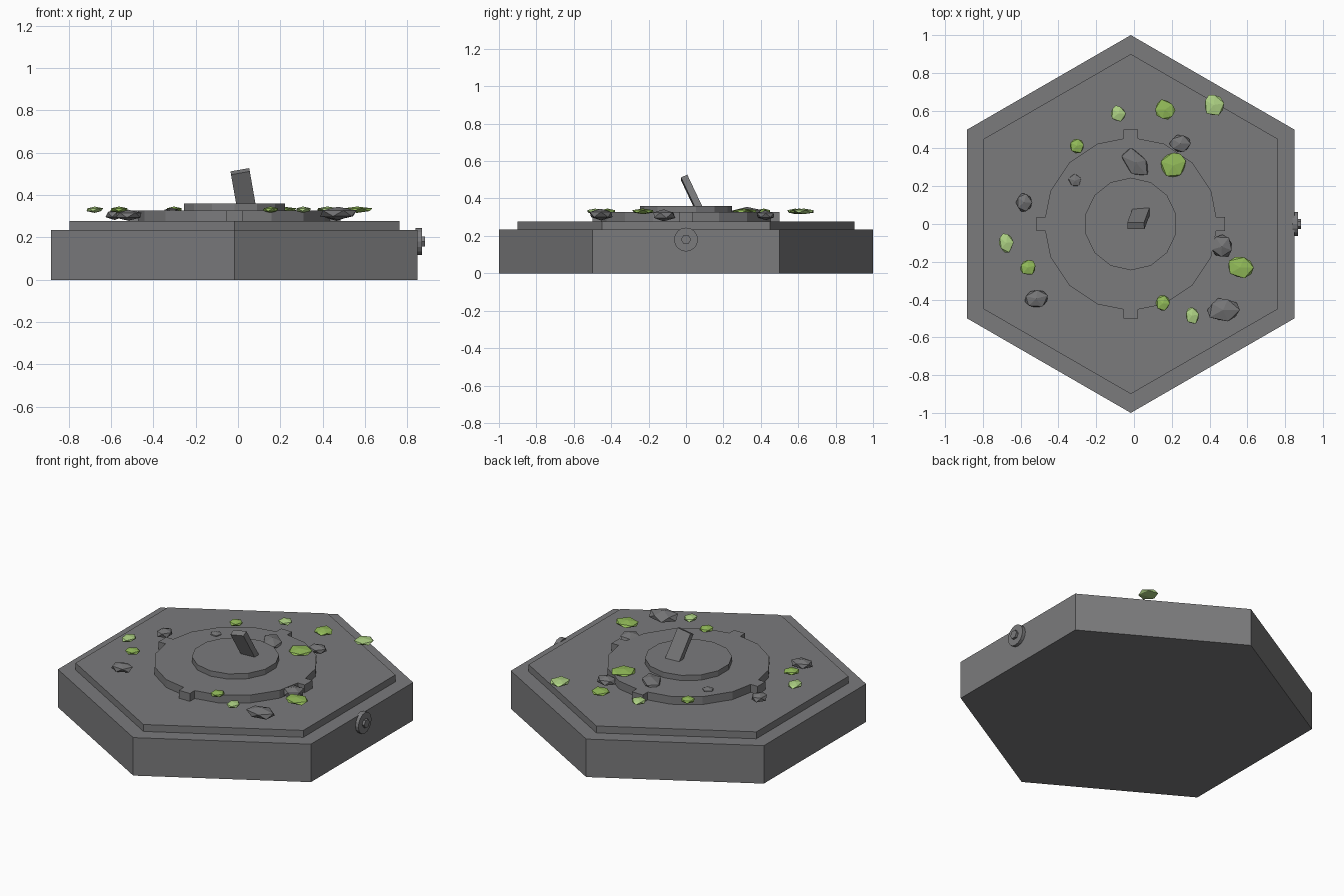
import bpy, bmesh, random
from math import radians, pi
from mathutils import Matrix, Vector

random.seed(4)
cube = bpy.data.objects.get("Cube")
if cube:
    bpy.data.objects.remove(cube, do_unlink=True)

CX = -0.017  # centre of the plinth


def material(name, rgb):
    m = bpy.data.materials.new(name)
    m.use_nodes = True
    m.diffuse_color = (*rgb, 1)
    m.node_tree.nodes["Principled BSDF"].inputs["Base Color"].default_value = (*rgb, 1)
    return m


STONE = material("stone grey", (0.197, 0.197, 0.203))
ROCK = material("rock grey", (0.18, 0.18, 0.185))
MOSS = material("moss green", (0.29, 0.5, 0.1))
LEAF = material("pale leaf green", (0.42, 0.64, 0.23))


def finish(name, bm, mat):
    bmesh.ops.recalc_face_normals(bm, faces=bm.faces)
    me = bpy.data.meshes.new(name)
    bm.to_mesh(me)
    bm.free()
    me.materials.append(mat)
    ob = bpy.data.objects.new(name, me)
    bpy.context.collection.objects.link(ob)


def prism(name, sides, radius, z0, z1, place):
    bm = bmesh.new()
    bmesh.ops.create_cone(bm, cap_ends=True, segments=sides, radius1=radius,
                          radius2=radius, depth=z1 - z0,
                          matrix=place @ Matrix.Translation((0, 0, (z0 + z1) / 2)))
    finish(name, bm, STONE)


def box(name, size, place):
    bm = bmesh.new()
    bmesh.ops.create_cube(bm, size=1, matrix=place @ Matrix.Diagonal((*size, 1)))
    finish(name, bm, STONE)


def pebble(name, mat, x, y, z, rx, ry, rz, turn):
    """Squashed, slightly irregular icosahedron."""
    bm = bmesh.new()
    bmesh.ops.create_icosphere(bm, subdivisions=1, radius=1)
    spin = Matrix.Rotation(radians(turn), 3, 'Z')
    for v in bm.verts:
        k = random.uniform(0.98, 1.2)
        v.co = spin @ Vector((v.co.x * rx * k, v.co.y * ry * k, v.co.z * rz))
        v.co += Vector((x, y, z))
    finish(name, bm, mat)


# Stepped plinth with corners to the front and back
centre = Matrix.Translation((CX, 0, 0))
prism("plinth", 6, 1.0, 0, 0.235, centre)
prism("plinth_step", 6, 0.9, 0.23, 0.278, centre)
prism("raised_ring", 16, 0.46, 0.27, 0.327, centre)
prism("centre_disc", 14, 0.245, 0.32, 0.36, centre)

# Four tabs around the ring
for i in range(4):
    place = centre @ Matrix.Rotation(i * pi / 2, 4, 'Z') @ Matrix.Translation((0.46, 0, 0.2985))
    box(f"ring_tab_{i + 1}", (0.08, 0.075, 0.057), place)

# Leaning lever
tilt = Matrix.Rotation(radians(-10), 4, 'Y') @ Matrix.Rotation(radians(25), 4, 'X')
box("lever", (0.09, 0.037, 0.19),
    Matrix.Translation((0.01, -0.01, 0.512)) @ tilt @ Matrix.Translation((0, 0, -0.095)))

# Round button on the side wall
side = Matrix.Translation((0.849, 0, 0.18)) @ Matrix.Rotation(pi / 2, 4, 'Y')
prism("button_plate", 16, 0.064, -0.01, 0.02, side)
prism("button_cap", 6, 0.027, 0.01, 0.034, side)

# Rocks: x, y, z, radii, turn
rocks = [
    (0.01, 0.325, 0.325, 0.09, 0.055, 0.03, -48),
    (0.245, 0.425, 0.31, 0.055, 0.046, 0.026, 0),
    (-0.312, 0.23, 0.325, 0.034, 0.034, 0.015, 20),
    (-0.582, 0.115, 0.308, 0.042, 0.05, 0.026, 0),
    (-0.518, -0.395, 0.305, 0.064, 0.048, 0.026, 15),
    (0.465, -0.12, 0.31, 0.06, 0.06, 0.032, -20),
    (0.472, -0.455, 0.314, 0.083, 0.062, 0.031, 0),
]
for i, r in enumerate(rocks):
    pebble(f"rock_{i + 1}", ROCK, *r)

# Leaf clumps: x, y, radii, turn
moss = [
    (0.163, 0.605, 0.052, 0.055, 35), (-0.302, 0.415, 0.041, 0.04, 10),
    (0.208, 0.31, 0.066, 0.07, 20), (-0.562, -0.23, 0.044, 0.042, 15),
    (0.562, -0.23, 0.07, 0.056, 0), (0.153, -0.42, 0.036, 0.042, 0),
]
leaf = [
    (-0.083, 0.585, 0.038, 0.042, 0), (0.422, 0.63, 0.053, 0.06, 10),
    (-0.677, -0.1, 0.038, 0.051, 5), (0.307, -0.485, 0.036, 0.046, 10),
]
for label, mat, items in (("moss_clump", MOSS, moss), ("leaf_clump", LEAF, leaf)):
    for i, (x, y, rx, ry, turn) in enumerate(items):
        pebble(f"{label}_{i + 1}", mat, x, y, 0.331, rx, ry, 0.015, turn)
